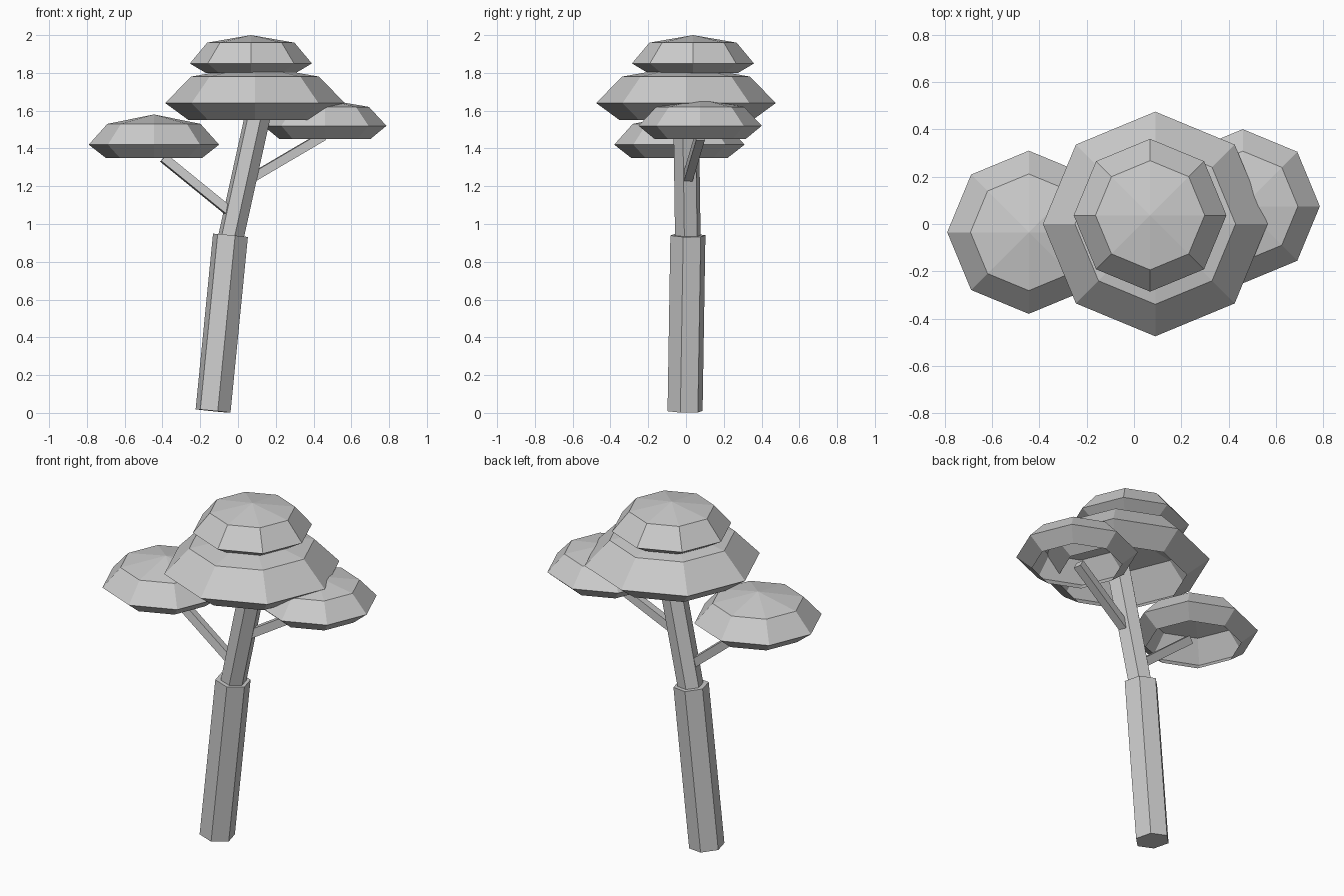
import bpy, bmesh, math
from mathutils import Vector

if "Cube" in bpy.data.objects:
    bpy.data.objects.remove(bpy.data.objects["Cube"])

mat = bpy.data.materials.new("light grey")
mat.diffuse_color = (0.6, 0.6, 0.6, 1)
mat.use_nodes = True
mat.node_tree.nodes["Principled BSDF"].inputs["Base Color"].default_value = mat.diffuse_color


def finish(bm, name):
    bmesh.ops.recalc_face_normals(bm, faces=bm.faces[:])
    me = bpy.data.meshes.new(name)
    bm.to_mesh(me)
    bm.free()
    me.materials.append(mat)
    bpy.context.collection.objects.link(bpy.data.objects.new(name, me))


# straight prism between two points, ends square to its axis
def beam(name, a, b, r, sides, turn):
    a, b = Vector(a), Vector(b)
    q = Vector((0, 0, 1)).rotation_difference(b - a)
    bm = bmesh.new()
    rings = []
    for end in (a, b):
        ring = []
        for i in range(sides):
            t = math.radians(turn) + math.tau * i / sides
            ring.append(bm.verts.new(end + q @ Vector((r * math.cos(t), r * math.sin(t), 0))))
        rings.append(ring)
    for i in range(sides):
        j = (i + 1) % sides
        bm.faces.new((rings[0][i], rings[0][j], rings[1][j], rings[1][i]))
    bm.faces.new(rings[0][::-1])
    bm.faces.new(rings[1])
    finish(bm, name)


# eight-sided leaf dome, open underneath
def dome(name, x, y, r, z_bottom, z_wide, z_upper, z_tip):
    bm = bmesh.new()
    rings = []
    for rad, z in ((r * 0.74, z_bottom), (r, z_wide), (r * 0.715, z_upper)):
        rings.append([bm.verts.new((x + rad * math.cos(math.tau * i / 8),
                                    y + rad * math.sin(math.tau * i / 8), z)) for i in range(8)])
    tip = bm.verts.new((x, y, z_tip))
    for i in range(8):
        j = (i + 1) % 8
        for lo, hi in zip(rings, rings[1:]):
            bm.faces.new((lo[i], lo[j], hi[j], hi[i]))
        bm.faces.new((rings[2][i], rings[2][j], tip))
    finish(bm, name)


# trunk and branches
beam("lower_trunk", (-0.132, -0.005, 0.01), (-0.04, 0.01, 0.94), 0.096, 6, -15)
beam("upper_trunk", (-0.044, 0.01, 0.90), (0.115, 0.0, 1.62), 0.07, 6, -15)
beam("left_branch", (-0.02, 0.0, 1.045), (-0.395, -0.02, 1.35), 0.033, 4, 55)
beam("right_branch", (0.05, 0.005, 1.23), (0.45, 0.075, 1.465), 0.033, 4, 55)

# foliage
dome("left_foliage", -0.445, -0.035, 0.345, 1.35, 1.42, 1.53, 1.58)
dome("right_foliage", 0.46, 0.075, 0.326, 1.45, 1.52, 1.62, 1.66)
dome("main_foliage", 0.09, 0.0, 0.475, 1.55, 1.64, 1.78, 1.84)
dome("top_foliage", 0.068, 0.037, 0.323, 1.80, 1.85, 1.96, 2.0)
